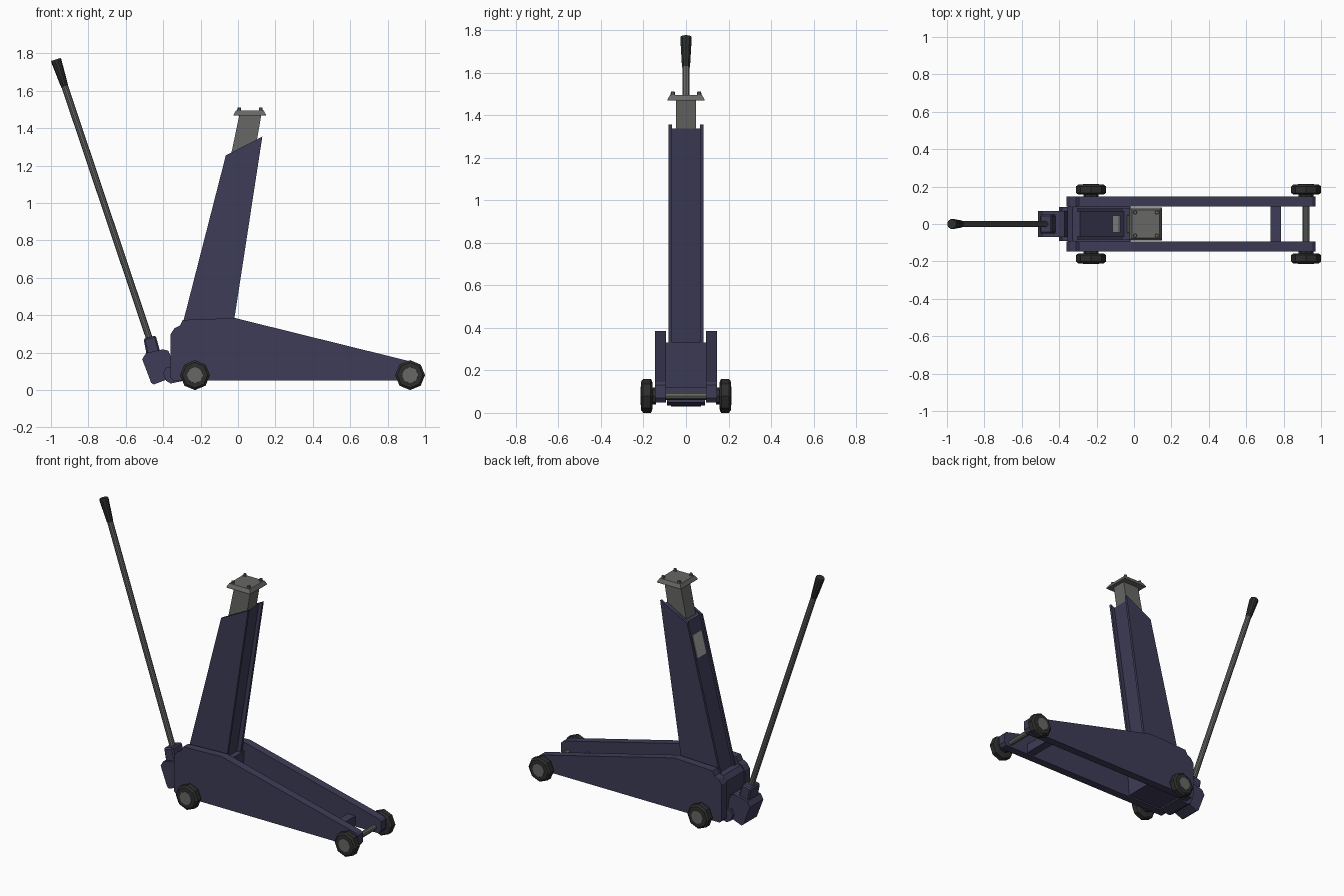
import bpy, bmesh, math
from mathutils import Vector

if "Cube" in bpy.data.objects:
    bpy.data.objects.remove(bpy.data.objects["Cube"])


def material(name, rgb):
    m = bpy.data.materials.new(name)
    m.diffuse_color = (*rgb, 1)
    m.use_nodes = True
    m.node_tree.nodes["Principled BSDF"].inputs["Base Color"].default_value = m.diffuse_color
    return m


BLUE = material("dark_blue_paint", (0.047, 0.045, 0.095))
STEEL = material("grey_steel", (0.135, 0.14, 0.13))
BLACK = material("black_rubber", (0.025, 0.027, 0.025))
LABEL = material("pale_grey_label", (0.36, 0.36, 0.36))


def finish(name, bm, mat):
    bmesh.ops.recalc_face_normals(bm, faces=bm.faces)
    me = bpy.data.meshes.new(name)
    bm.to_mesh(me)
    bm.free()
    me.materials.append(mat)
    ob = bpy.data.objects.new(name, me)
    bpy.context.collection.objects.link(ob)
    return ob


def prism(name, profile, y0, y1, mat, bevel=0):
    """Side profile in x,z extruded from y0 to y1."""
    bm = bmesh.new()
    a = [bm.verts.new((x, y0, z)) for x, z in profile]
    b = [bm.verts.new((x, y1, z)) for x, z in profile]
    bm.faces.new(a)
    bm.faces.new(b[::-1])
    n = len(a)
    for i in range(n):
        bm.faces.new((a[i], a[(i + 1) % n], b[(i + 1) % n], b[i]))
    ob = finish(name, bm, mat)
    if bevel:
        mod = ob.modifiers.new("edge", 'BEVEL')
        mod.width, mod.segments = bevel, 1
    return ob


def lathe(name, p0, p1, rings, sides, mat, turn=0.0):
    """Rings of (distance fraction, radius) along p0-p1, capped at both ends."""
    p0, p1 = Vector(p0), Vector(p1)
    d = p1 - p0
    side = Vector((0, 1, 0)) if abs(d.normalized().y) < 0.9 else Vector((0, 0, 1))
    u = side.cross(d).normalized()
    v = d.cross(u).normalized()
    bm = bmesh.new()
    loops = []
    for t, r in rings:
        loops.append([bm.verts.new(p0 + d * t + r * (u * math.cos(a) + v * math.sin(a)))
                      for a in (turn + 2 * math.pi * i / sides for i in range(sides))])
    for a, b in zip(loops, loops[1:]):
        for i in range(sides):
            j = (i + 1) % sides
            bm.faces.new((a[i], a[j], b[j], b[i]))
    bm.faces.new(loops[0])
    bm.faces.new(loops[-1][::-1])
    return finish(name, bm, mat)


def lerp(a, b, t):
    return (a[0] + (b[0] - a[0]) * t, a[1] + (b[1] - a[1]) * t)


# chassis side plates
plate = [(-0.36, 0.065), (-0.345, 0.05), (0.955, 0.05), (0.97, 0.07), (0.97, 0.13), (0.955, 0.145),
         (-0.015, 0.385), (-0.295, 0.375), (-0.31, 0.345), (-0.34, 0.33), (-0.36, 0.30)]
for s, side in ((-1, "front"), (1, "back")):
    prism("chassis_plate_" + side, plate, s * 0.094, s * 0.146, BLUE)

# body between the plates, cross bar and rear lug
prism("chassis_body", [(-0.355, 0.06), (-0.04, 0.06), (-0.02, 0.33), (-0.33, 0.33), (-0.355, 0.30)],
      -0.094, 0.094, BLUE)
prism("cross_bar", [(0.73, 0.06), (0.785, 0.06), (0.785, 0.12), (0.73, 0.12)], -0.094, 0.094, BLUE)
prism("rear_lug", [(-0.40, 0.09), (-0.385, 0.05), (-0.36, 0.035), (-0.29, 0.05), (-0.29, 0.12), (-0.385, 0.12)],
      -0.09, 0.09, BLUE)

# column: two cheek plates and a recessed box web
bl, tl, tr, br = (-0.315, 0.28), (-0.065, 1.255), (0.13, 1.355), (-0.035, 0.28)
for s, side in ((-1, "front"), (1, "back")):
    prism("column_cheek_" + side, [bl, tl, tr, br], s * 0.066, s * 0.082, BLUE)
web_tl, web_tr = lerp(tl, tr, 0.06), lerp(tl, tr, 0.87)
prism("column_web", [lerp(bl, br, 0.05), (web_tl[0], web_tl[1] - 0.008), (web_tr[0], web_tr[1] - 0.004),
                     lerp(bl, br, 0.90)], -0.067, 0.067, BLUE)

# label plate on the back of the column web
wb, wt = lerp(bl, br, 0.05), (web_tl[0], web_tl[1] - 0.008)
n = Vector((wb[1] - wt[1], 0, wt[0] - wb[0])).normalized() * 0.004
la, lb = lerp(wb, wt, 0.765), lerp(wb, wt, 0.91)
prism("label_plate", [la, lb, (lb[0] + n.x, lb[1] + n.z), (la[0] + n.x, la[1] + n.z)], -0.045, 0.045, LABEL)

# saddle post, saddle plate and studs
prism("saddle_post", [(-0.06, 1.15), (0.008, 1.475), (0.125, 1.475), (0.07, 1.15)], -0.048, 0.048, STEEL)
bm = bmesh.new()
rows = [[bm.verts.new((0.063 + sx * hx, sy * hy, z)) for sx, sy in ((-1, -1), (1, -1), (1, 1), (-1, 1))]
        for hx, hy, z in ((0.086, 0.087, 1.468), (0.086, 0.087, 1.474), (0.074, 0.075, 1.495))]
for a, b in zip(rows, rows[1:]):
    for i in range(4):
        bm.faces.new((a[i], a[(i + 1) % 4], b[(i + 1) % 4], b[i]))
bm.faces.new(rows[0])
bm.faces.new(rows[-1])
finish("saddle_plate", bm, STEEL)
for x in (0.006, 0.122):
    for y in (-0.062, 0.062):
        lathe("saddle_stud", (x, y, 1.49), (x, y, 1.51), [(0, 0.011), (1, 0.009)], 8, STEEL)

# pump housing and handle socket
prism("pump_housing", [(-0.512, 0.165), (-0.492, 0.198), (-0.40, 0.218), (-0.372, 0.21), (-0.36, 0.18),
                       (-0.35, 0.08), (-0.385, 0.055), (-0.45, 0.03), (-0.465, 0.04)], -0.07, 0.07, BLUE)
prism("handle_socket", [(-0.485, 0.17), (-0.505, 0.275), (-0.44, 0.292), (-0.415, 0.20)], -0.052, 0.052, BLUE, 0.008)

# handle rod and grip
lathe("handle_rod", (-0.455, 0, 0.22), (-0.93, 0, 1.635), [(0, 0.018), (1, 0.018)], 10, STEEL)
lathe("handle_grip", (-0.927, 0, 1.625), (-0.974, 0, 1.768),
      [(0, 0.019), (0.15, 0.021), (0.95, 0.028), (1, 0.026)], 10, BLACK)

# axles and wheels
for x, pos in ((-0.23, "rear"), (0.92, "fore")):
    lathe(pos + "_axle", (x, -0.18, 0.08), (x, 0.18, 0.08), [(0, 0.018), (1, 0.018)], 10, STEEL)
    for s in (-1, 1):
        lathe(pos + "_wheel", (x, s * 0.158, 0.08), (x, s * 0.212, 0.08),
              [(0, 0.055), (0.02, 0.07), (0.15, 0.08), (0.8, 0.08), (0.98, 0.068), (1, 0.05)], 8, BLACK)
        lathe(pos + "_wheel_collar", (x, s * 0.14, 0.08), (x, s * 0.17, 0.08), [(0, 0.04), (1, 0.04)], 8, BLACK)
        lathe(pos + "_wheel_hub", (x, s * 0.18, 0.08), (x, s * 0.215, 0.08), [(0, 0.046), (1, 0.043)], 8, STEEL)
